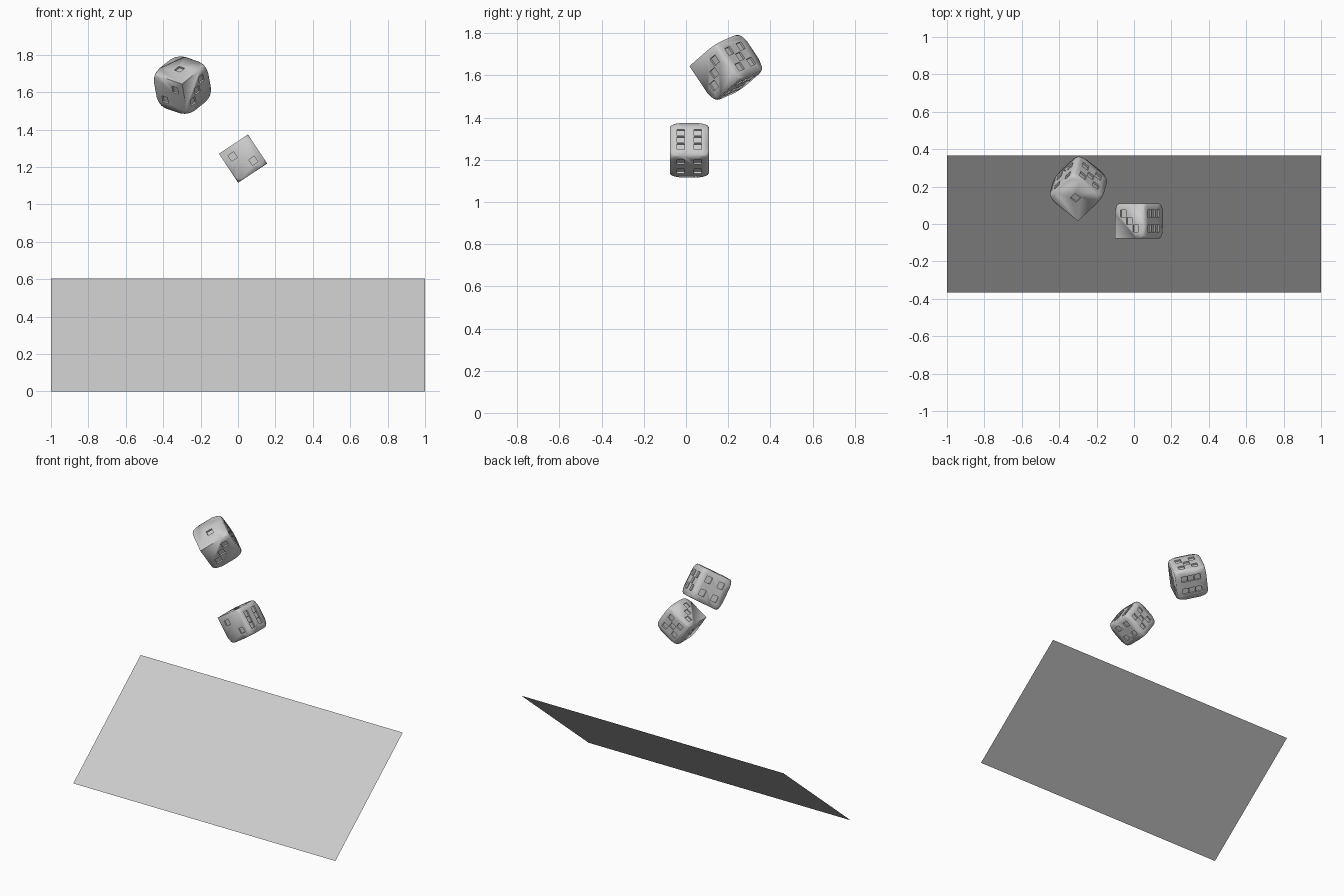
import bpy, bmesh, math
from mathutils import Vector, Matrix

if "Cube" in bpy.data.objects:
    bpy.data.objects.remove(bpy.data.objects["Cube"])

P = 0.43      # pip spacing, in half-sizes of the die
PIP = 0.38    # pip width
DEPTH = 0.1   # pip depth


def mesh_object(name, bm):
    mesh = bpy.data.meshes.new(name)
    bm.to_mesh(mesh)
    bm.free()
    obj = bpy.data.objects.new(name, mesh)
    bpy.context.collection.objects.link(obj)
    return obj


# Pip positions on a die spanning -1..1; opposite faces add up to seven
S = (-1, 1)
pips = [(-1, 0, 0)]                                             # one
pips += [(-P, -1, P), (P, -1, -P)]                              # two
pips += [(-P * k, P * k, 1) for k in (-1, 0, 1)]                # three
pips += [(a * P, b * P, -1) for a in S for b in S]              # four
pips += [(a * P, 1, b * P) for a in S for b in S] + [(0, 1, 0)]  # five
pips += [(1, a * P, k * P) for a in S for k in (-1, 0, 1)]      # six


def make_die(name, half, centre, x_axis, y_axis):
    # Cube with every corner rounded except the one between 1, 2 and 3
    bm = bmesh.new()
    bmesh.ops.create_cube(bm, size=2)
    sharp = Vector((-1, -1, 1))
    corners = [v for v in bm.verts if (v.co - sharp).length > 0.1]
    bmesh.ops.bevel(bm, geom=corners, offset=0.53, offset_type='OFFSET',
                    segments=3, profile=0.5, affect='VERTICES')
    die = mesh_object(name, bm)

    # Square pip cutters
    bm = bmesh.new()
    for p in pips:
        size = [2 * DEPTH if abs(c) == 1 else PIP for c in p]
        bmesh.ops.create_cube(bm, size=1, matrix=Matrix.Translation(p) @ Matrix.Diagonal((*size, 1)))
    cutter = mesh_object(name + "_pip_cutter", bm)
    cutter.hide_render = True

    mod = die.modifiers.new("pips", 'BOOLEAN')
    mod.operation = 'DIFFERENCE'
    mod.solver = 'EXACT'
    mod.object = cutter
    bpy.ops.object.select_all(action='DESELECT')
    die.select_set(True)
    bpy.context.view_layer.objects.active = die
    bpy.ops.object.modifier_apply(modifier=mod.name)
    bpy.data.objects.remove(cutter)
    bpy.ops.object.shade_smooth_by_angle(angle=math.radians(50))

    # Tumbled orientation
    x = Vector(x_axis).normalized()
    y = Vector(y_axis)
    y = (y - x * x.dot(y)).normalized()
    rot = Matrix((x, y, x.cross(y))).transposed().to_4x4()
    die.matrix_world = Matrix.Translation(centre) @ rot @ Matrix.Scale(half, 4)


make_die("upper_die", 0.104, (-0.297, 0.196, 1.638), (0.152, 0.548, -0.822), (0.62, 0.55, 0.56))
make_die("lower_die", 0.093, (0.027, 0.016, 1.245), (0.834, 0, 0.552), (0, 1, 0))

# Sloping flat panel below the dice
bm = bmesh.new()
bm.faces.new([bm.verts.new(c) for c in
              ((-1, -0.367, 0), (1, -0.367, 0), (1, 0.367, 0.605), (-1, 0.367, 0.605))])
mesh_object("sloping_panel", bm)
